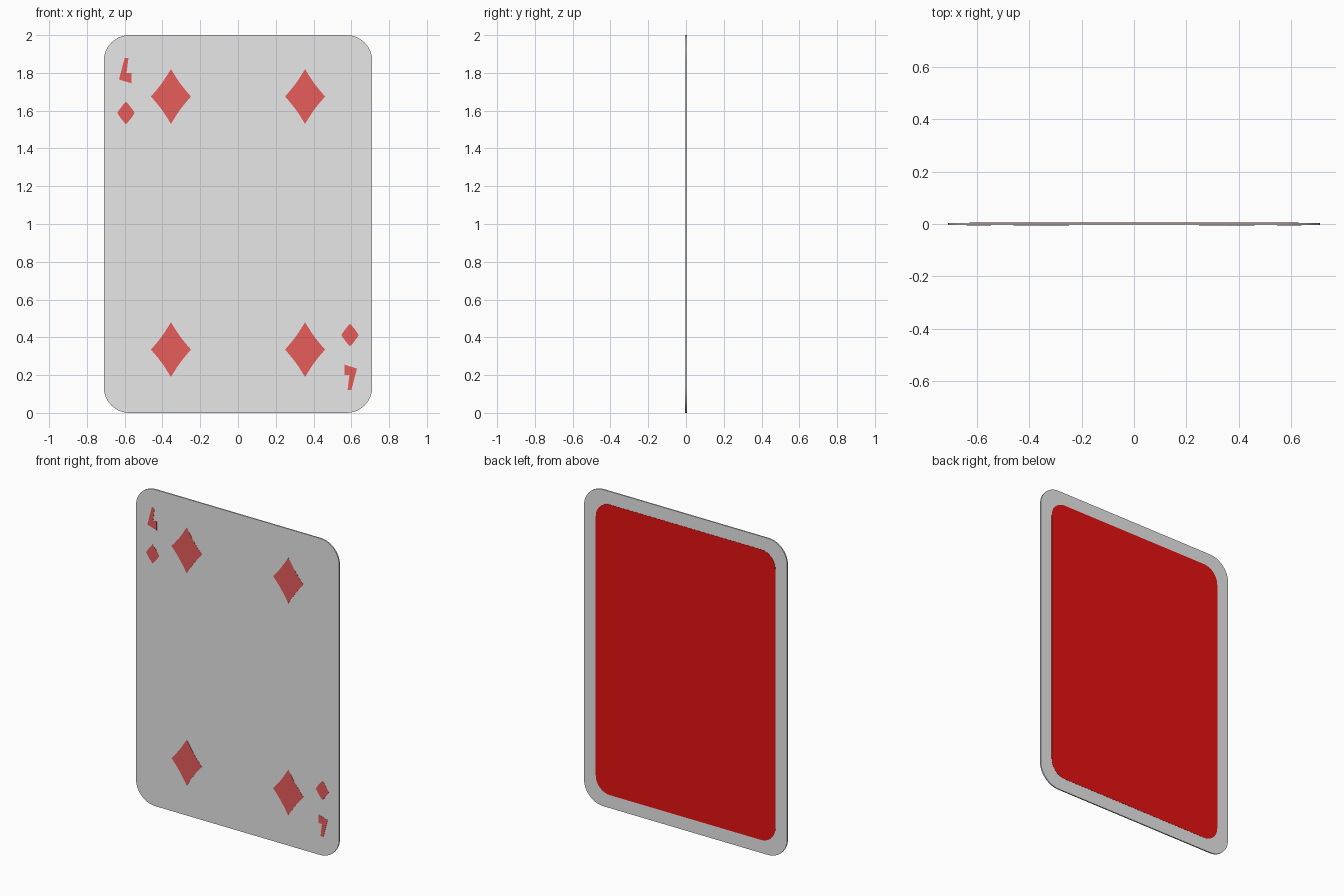
import bpy, bmesh, math

if "Cube" in bpy.data.objects:
    bpy.data.objects.remove(bpy.data.objects["Cube"])

W, H, T = 1.42, 2.0, 0.008      # card width, height, thickness
PROUD = 0.001                   # how far printed plates stand out


def material(name, rgb):
    m = bpy.data.materials.new(name)
    m.diffuse_color = (*rgb, 1.0)
    m.use_nodes = True
    m.node_tree.nodes["Principled BSDF"].inputs["Base Color"].default_value = m.diffuse_color
    return m


white = material("card_white", (0.8, 0.8, 0.8))
pip_red = material("pip_red", (0.8, 0.11, 0.105))
back_red = material("back_red", (0.8, 0.006, 0.006))


def plate(name, outline, y0, y1, mat):
    """Extrude an x/z outline between two depths."""
    bm = bmesh.new()
    face = bm.faces.new([bm.verts.new((x, y0, z)) for x, z in outline])
    ext = bmesh.ops.extrude_face_region(bm, geom=[face])
    verts = [v for v in ext["geom"] if isinstance(v, bmesh.types.BMVert)]
    bmesh.ops.translate(bm, verts=verts, vec=(0, y1 - y0, 0))
    bmesh.ops.recalc_face_normals(bm, faces=bm.faces)
    me = bpy.data.meshes.new(name)
    bm.to_mesh(me)
    bm.free()
    me.materials.append(mat)
    ob = bpy.data.objects.new(name, me)
    bpy.context.collection.objects.link(ob)
    return ob


def rounded_rect(w, h, r, n=12):
    """Rounded rectangle centred at x = 0, z = H / 2."""
    pts = []
    for i, (sx, sz) in enumerate([(1, 1), (-1, 1), (-1, -1), (1, -1)]):
        for k in range(n + 1):
            a = math.pi / 2 * (i + k / n)
            pts.append((sx * (w / 2 - r) + r * math.cos(a),
                        H / 2 + sz * (h / 2 - r) + r * math.sin(a)))
    return pts


def diamond(cx, cz, w, h, bulge, n=6):
    """Diamond; bulge moves the middle of each side outwards or inwards."""
    pts = []
    for i in range(4):
        for k in range(n):
            t = k / n
            a, b = i * math.pi / 2, (i + 1) * math.pi / 2
            s = 1 + bulge * math.sin(math.pi * t)
            pts.append((cx + w * s * ((1 - t) * math.cos(a) + t * math.cos(b)),
                        cz + h * s * ((1 - t) * math.sin(a) + t * math.sin(b))))
    return pts


def half_turn(pts):
    return [(-x, H - z) for x, z in pts]


# Card body and coloured back panel
plate("card_body", rounded_rect(W, H, 0.135), -T / 2, T / 2, white)
plate("back_panel", rounded_rect(W - 0.165, H - 0.165, 0.1), T / 2 - 0.001, T / 2 + PROUD, back_red)

# Printed front: large pips, small corner pips and plain wedge corner marks
front = (-T / 2 - PROUD, -T / 2 + 0.001, pip_red)
for side, x in (("left", -0.355), ("right", 0.355)):
    for level, z in (("upper", 1.675), ("lower", 0.335)):
        plate(f"{level}_{side}_pip", diamond(x, z, 0.106, 0.145, -0.06), *front)

small = diamond(-0.593, 1.588, 0.046, 0.06, 0.06)
wedge = [(-0.6, 1.88), (-0.58, 1.88), (-0.59, 1.80), (-0.565, 1.80),
         (-0.565, 1.745), (-0.63, 1.765)]
for level, turn in (("upper", lambda p: p), ("lower", half_turn)):
    plate(f"{level}_corner_pip", turn(small), *front)
    plate(f"{level}_corner_mark", turn(wedge), *front)
